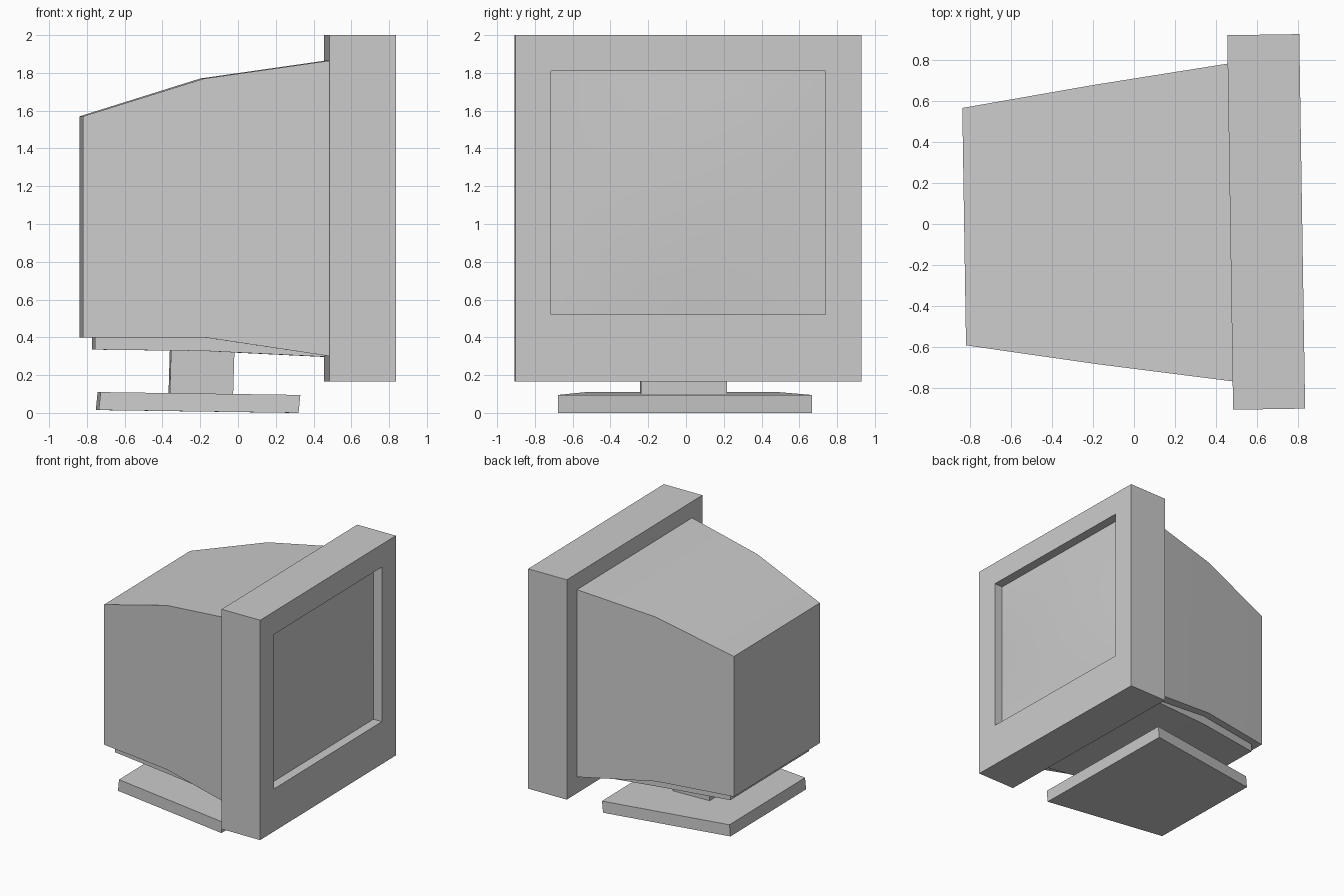
import bpy, bmesh, math
from mathutils import Matrix

if "Cube" in bpy.data.objects:
    bpy.data.objects.remove(bpy.data.objects["Cube"], do_unlink=True)

grey = bpy.data.materials.new("plain_grey")
grey.use_nodes = True
grey.diffuse_color = (0.6, 0.6, 0.6, 1)
grey.node_tree.nodes["Principled BSDF"].inputs["Base Color"].default_value = (0.6, 0.6, 0.6, 1)

# The whole set is turned slightly about the vertical
TURN = Matrix.Rotation(math.radians(0.9), 4, 'Z')


def finish(name, bm, smooth=False):
    bmesh.ops.recalc_face_normals(bm, faces=bm.faces)
    bm.transform(TURN)
    mesh = bpy.data.meshes.new(name)
    bm.to_mesh(mesh)
    bm.free()
    obj = bpy.data.objects.new(name, mesh)
    bpy.context.collection.objects.link(obj)
    mesh.materials.append(grey)
    if smooth:
        bpy.ops.object.select_all(action='DESELECT')
        obj.select_set(True)
        bpy.context.view_layer.objects.active = obj
        bpy.ops.object.shade_smooth_by_angle(angle=math.radians(30))
    return obj


def loft(name, sections, lean=0.0, shift=0.0, cap_end=True, smooth=False):
    """Skin rectangles given as (x, half width, bottom, top)."""
    bm = bmesh.new()
    rings = []
    for x, half, low, high in sections:
        corners = [(-half, low), (half, low), (half, high), (-half, high)]
        rings.append([bm.verts.new((x + lean * (z - low), y + shift, z)) for y, z in corners])
    for a, b in zip(rings, rings[1:]):
        for i in range(4):
            j = (i + 1) % 4
            bm.faces.new((a[i], a[j], b[j], b[i]))
    bm.faces.new(rings[0])
    if cap_end:
        bm.faces.new(rings[-1])
    return finish(name, bm, smooth)


# Bezel: outer block stepping inwards around the screen opening
FRONT, RECESS = 0.822, 0.745
HALF, LOW, HIGH = 0.727, 0.52, 1.81
loft("screen_bezel", [(0.47, 0.915, 0.165, 2.0), (FRONT, 0.915, 0.165, 2.0),
                      (FRONT, HALF, LOW, HIGH), (RECESS, HALF, LOW, HIGH)], cap_end=False)

# Screen: gently domed glass
bm = bmesh.new()
bmesh.ops.create_grid(bm, x_segments=12, y_segments=12, size=1)
for v in bm.verts:
    u, w = v.co.x, v.co.y
    dome = 0.02 * (1 - u * u) * (1 - w * w)
    v.co = (RECESS + dome, u * HALF, (LOW + HIGH) / 2 + w * (HIGH - LOW) / 2)
finish("screen_glass", bm, smooth=True)

# Housing tapering to the back, with a softly bent roof
loft("rear_housing", [(-0.83, 0.58, 0.40, 1.57), (-0.19, 0.682, 0.40, 1.77),
                      (0.475, 0.777, 0.30, 1.865)], smooth=True)

# Shallow tray under the housing
loft("under_tray", [(-0.765, 0.53, 0.335, 0.42), (-0.19, 0.62, 0.328, 0.42),
                    (0.45, 0.69, 0.297, 0.34)], smooth=True)

# Stand
loft("stand_neck", [(-0.365, 0.228, 0.09, 0.36), (-0.03, 0.228, 0.08, 0.36)],
     lean=0.03, shift=-0.01)
loft("stand_base", [(-0.745, 0.51, 0.015, 0.11), (0.31, 0.672, 0.0, 0.095)],
     lean=0.1, shift=-0.01)
